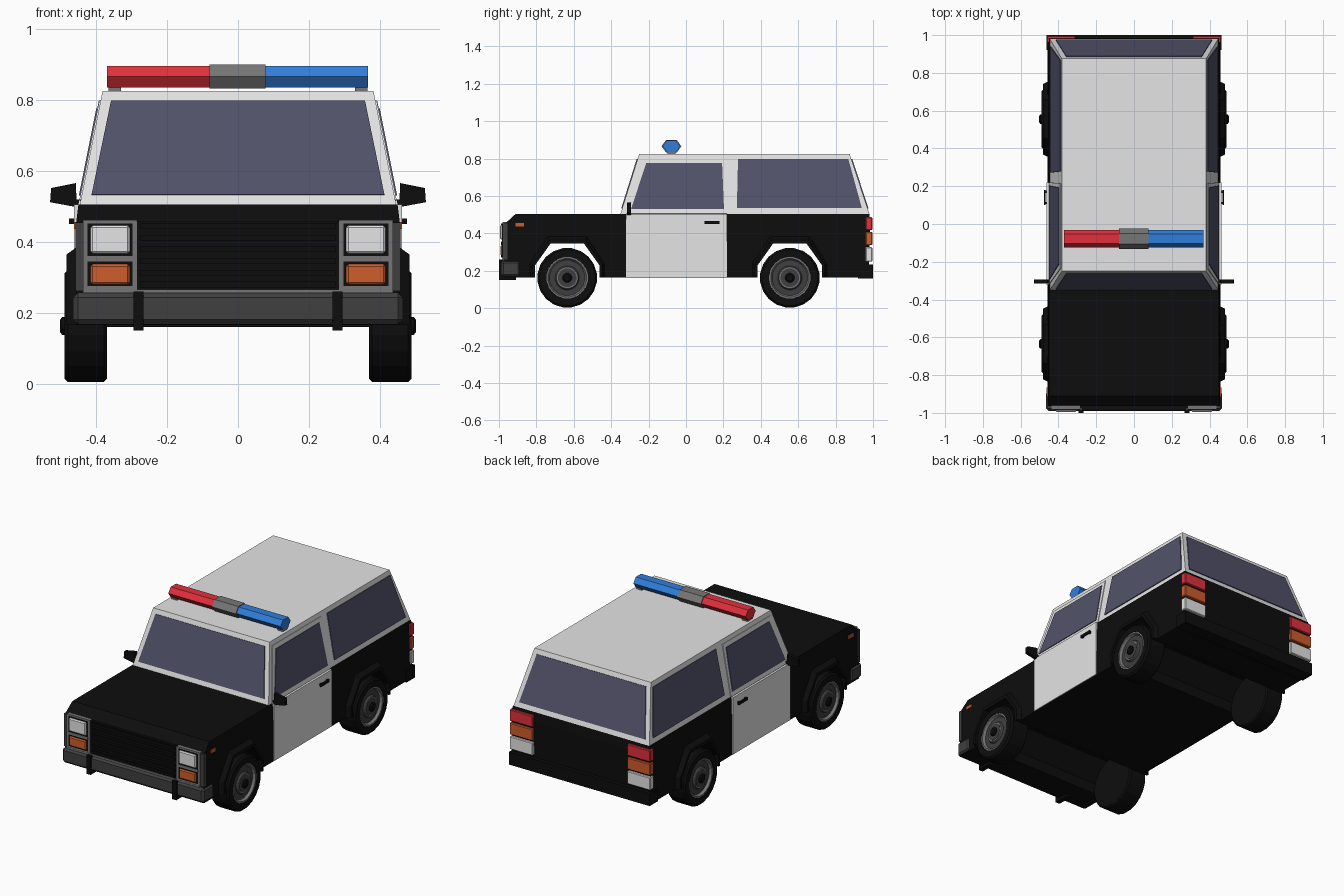
import bpy, bmesh, math
from mathutils import Vector

if "Cube" in bpy.data.objects:
    bpy.data.objects.remove(bpy.data.objects["Cube"])


def material(name, r, g, b):
    m = bpy.data.materials.new(name)
    m.diffuse_color = (r, g, b, 1)
    m.use_nodes = True
    m.node_tree.nodes["Principled BSDF"].inputs["Base Color"].default_value = m.diffuse_color
    return m


BLACK = material("black paint", 0.004, 0.004, 0.004)
WHITE = material("white paint", 0.78, 0.78, 0.78)
GLASS = material("tinted glass", 0.085, 0.085, 0.145)
RED = material("red lens", 0.75, 0.03, 0.045)
BLUE = material("blue lens", 0.03, 0.21, 0.70)
ORANGE = material("orange lens", 0.62, 0.11, 0.025)
DARK = material("dark grey metal", 0.05, 0.05, 0.05)
GREY = material("grey metal", 0.18, 0.18, 0.18)


def finish(bm, name, mat):
    bmesh.ops.recalc_face_normals(bm, faces=bm.faces)
    me = bpy.data.meshes.new(name)
    bm.to_mesh(me)
    bm.free()
    ob = bpy.data.objects.new(name, me)
    me.materials.append(mat)
    bpy.context.collection.objects.link(ob)
    return ob


def prism(name, mat, pts, move):
    """Closed solid: polygon pts pushed along the vector move."""
    bm = bmesh.new()
    f = bm.faces.new([bm.verts.new(p) for p in pts])
    ext = bmesh.ops.extrude_face_region(bm, geom=[f], use_keep_orig=True)
    vs = [v for v in ext["geom"] if isinstance(v, bmesh.types.BMVert)]
    bmesh.ops.translate(bm, verts=vs, vec=move)
    return finish(bm, name, mat)


def box(name, mat, x0, x1, y0, y1, z0, z1, bevel=0):
    ob = prism(name, mat, [(x0, y0, z0), (x1, y0, z0), (x1, y1, z0), (x0, y1, z0)], (0, 0, z1 - z0))
    if bevel:
        md = ob.modifiers.new("bevel", 'BEVEL')
        md.width, md.segments = bevel, 1
    return ob


def plate(name, mat, pts, outward, t=0.005):
    """Thin plate lying on a surface, thickened to the outward side."""
    p = [Vector(q) for q in pts]
    n = (p[1] - p[0]).cross(p[2] - p[0]).normalized()
    if n.dot(Vector(outward)) < 0:
        n = -n
    return prism(name, mat, p, n * t)


def lathe(name, mat, prof, cy, cz, s, n=20):
    """Rings of (x, radius) around an axle parallel to x, capped at both ends."""
    bm = bmesh.new()
    rings = [[bm.verts.new((s * x, cy + r * math.cos(2 * math.pi * (i + .5) / n),
                            cz + r * math.sin(2 * math.pi * (i + .5) / n)))
              for i in range(n)] for x, r in prof]
    for a, b in zip(rings, rings[1:]):
        for i in range(n):
            j = (i + 1) % n
            bm.faces.new((a[i], a[j], b[j], b[i]))
    bm.faces.new(rings[0])
    bm.faces.new(rings[-1])
    return finish(bm, name, mat)


AXLES = {"front": -0.635, "rear": 0.555}
ARCH = [(-0.172, 0.165), (-0.172, 0.23), (-0.09, 0.345), (0.09, 0.345), (0.172, 0.23), (0.172, 0.165)]
FLARE = [(-0.20, 0.165), (-0.20, 0.24), (-0.105, 0.385), (0.105, 0.385), (0.20, 0.24), (0.20, 0.165)]

# lower body: side profile with both wheel arches cut through
prof = [(-0.97, 0.165)]
for cy in AXLES.values():
    prof += [(cy + y, z) for y, z in ARCH]
prof += [(0.975, 0.165), (0.985, 0.45), (0.98, 0.505), (-0.91, 0.505), (-0.97, 0.45)]
body = prism("lower_body", BLACK, [(-0.457, y, z) for y, z in prof], (0.914, 0, 0))
for v in body.data.vertices:
    if v.co.z > 0.48:
        v.co.x *= 0.985

# cabin: tapered box
Z0, Z1 = 0.505, 0.825


def mix(z, a, b):
    return a + (b - a) * (z - Z0) / (Z1 - Z0)


def side(z): return mix(z, 0.446, 0.382)
def front(z): return mix(z, -0.35, -0.25)
def back(z): return mix(z, 0.98, 0.875)


bm = bmesh.new()
loops = [[bm.verts.new(p) for p in ((-side(z), front(z), z), (side(z), front(z), z),
                                    (side(z), back(z), z), (-side(z), back(z), z))] for z in (Z0, Z1)]
bm.faces.new(loops[0])
bm.faces.new(loops[1])
for i in range(4):
    j = (i + 1) % 4
    bm.faces.new((loops[0][i], loops[0][j], loops[1][j], loops[1][i]))
finish(bm, "cabin", WHITE)

# windscreen and rear window
for nm, fy, d in (("windscreen", front, -1), ("rear_window", back, 1)):
    plate(nm, GLASS, [(x, fy(z), z) for x, z in ((-0.413, 0.532), (0.413, 0.532), (0.358, 0.798), (-0.358, 0.798))],
          (0, d, 0))

for s, tag in ((1, "right"), (-1, "left")):
    def on_side(pts):
        return [(s * side(z), y, z) for y, z in pts]
    out = (s, 0, 0)
    # doors, side windows and handle
    box("door_" + tag, WHITE, s * 0.44, s * 0.462, -0.32, 0.22, 0.168, 0.505)
    plate("door_frame_" + tag, WHITE, on_side([(-0.318, 0.505), (0.22, 0.505), (0.215, 0.80), (-0.235, 0.80)]), out, 0.004)
    plate("door_window_" + tag, GLASS, on_side([(-0.293, 0.53), (0.203, 0.53), (0.193, 0.775), (-0.213, 0.775)]), out, 0.008)
    plate("rear_side_window_" + tag, GLASS, on_side([(0.272, 0.535), (0.94, 0.535), (0.868, 0.797), (0.278, 0.797)]), out)
    box("door_handle_" + tag, BLACK, s * 0.468, s * 0.476, 0.10, 0.18, 0.45, 0.466)
    for y in (0.105, 0.165):
        box("handle_mount_" + tag, BLACK, s * 0.455, s * 0.47, y, y + 0.012, 0.45, 0.466)
    # wing mirror
    prism("mirror_" + tag, BLACK, [(s * x, -0.315, z) for x, z in
          ((0.455, 0.498), (0.53, 0.512), (0.527, 0.552), (0.457, 0.566))], (0, 0.02, 0))
    box("mirror_arm_" + tag, BLACK, s * 0.43, s * 0.46, -0.315, -0.295, 0.49, 0.52)

    for end, cy in AXLES.items():
        # flared arch: outer loop on the body, inner loop standing proud
        bm = bmesh.new()
        rows = [[bm.verts.new((s * x, cy + y, z)) for y, z in lp]
                for x, lp in ((0.44, ARCH), (0.483, ARCH),
                              (0.483, [((a[0] + b[0]) / 2, (a[1] + b[1]) / 2) for a, b in zip(ARCH, FLARE)]),
                              (0.455, FLARE), (0.44, FLARE))]
        for a, b in zip(rows, rows[1:] + rows[:1]):
            for i in range(5):
                bm.faces.new((a[i], a[i + 1], b[i + 1], b[i]))
        bm.faces.new([r[0] for r in rows])
        bm.faces.new([r[-1] for r in rows])
        finish(bm, f"arch_flare_{end}_{tag}", BLACK)
        # wheel
        w = f"{end}_{tag}"
        lathe("tyre_" + w, BLACK, [(0.37, 0.11), (0.37, 0.152), (0.378, 0.16), (0.48, 0.16), (0.49, 0.15),
                                   (0.49, 0.112), (0.47, 0.108)], cy, 0.163, s)
        lathe("rim_ring_" + w, GREY, [(0.46, 0.113), (0.488, 0.113), (0.488, 0.103), (0.472, 0.095)], cy, 0.163, s)
        lathe("rim_" + w, DARK, [(0.46, 0.095), (0.474, 0.095), (0.476, 0.065), (0.486, 0.058)], cy, 0.163, s)
        lathe("rim_step_" + w, GREY, [(0.48, 0.058), (0.487, 0.058), (0.487, 0.05)], cy, 0.163, s)
        lathe("hub_plate_" + w, DARK, [(0.48, 0.05), (0.489, 0.05)], cy, 0.163, s)
        lathe("hub_" + w, BLACK, [(0.48, 0.026), (0.496, 0.026), (0.502, 0.018)], cy, 0.163, s, 12)

    # headlight cluster
    box("headlight_frame_" + tag, GREY, s * 0.285, s * 0.437, -0.982, -0.96, 0.262, 0.462)
    box("frame_recess_" + tag, BLACK, s * 0.297, s * 0.425, -0.984, -0.97, 0.275, 0.452)
    box("frame_bar_" + tag, GREY, s * 0.297, s * 0.425, -0.986, -0.97, 0.345, 0.36)
    box("headlight_" + tag, WHITE, s * 0.305, s * 0.416, -0.994, -0.97, 0.367, 0.446, 0.006)
    box("turn_light_" + tag, ORANGE, s * 0.305, s * 0.416, -0.992, -0.97, 0.28, 0.337, 0.006)
    box("front_corner_" + tag, DARK, s * 0.437, s * 0.459, -0.976, -0.955, 0.262, 0.455)
    box("side_marker_" + tag, ORANGE, s * 0.45, s * 0.463, -0.912, -0.866, 0.437, 0.456)
    # tail lights
    for nm, mat, z0, z1 in (("red", RED, 0.418, 0.487), ("orange", ORANGE, 0.337, 0.408), ("white", WHITE, 0.25, 0.327)):
        box(f"tail_light_{nm}_{tag}", mat, s * 0.31, s * 0.461, 0.96, 0.996, z0, z1, 0.004)
    # bumper guards
    box("bumper_guard_" + tag, BLACK, s * 0.267, s * 0.295, -1.0, -0.91, 0.15, 0.26)

# grille with slats
box("grille", BLACK, -0.285, 0.285, -0.978, -0.96, 0.262, 0.458)
for i in range(6):
    z = 0.272 + i * 0.033
    box("grille_slat", BLACK, -0.275, 0.275, -0.988, -0.97, z, z + 0.016)
box("grille_lower_trim", GREY, -0.437, 0.437, -0.983, -0.96, 0.256, 0.266)

# bumpers
box("front_bumper", DARK, -0.465, 0.465, -0.99, -0.885, 0.167, 0.257, 0.014)
box("rear_bumper", BLACK, -0.462, 0.462, 0.92, 1.0, 0.16, 0.235)

# roof light bar: six-sided prism in three sections
for nm, mat, x0, x1, k in (("red", RED, -0.37, -0.075, 1), ("centre", GREY, -0.08, 0.077, 1.13), ("blue", BLUE, 0.075, 0.367, 1)):
    hexa = [(-0.047, 0), (-0.025, 0.03), (0.025, 0.03), (0.047, 0), (0.025, -0.03), (-0.025, -0.03)]
    prism("light_bar_" + nm, mat, [(x0, -0.078 + y * k, 0.866 + z * k) for y, z in hexa], (x1 - x0, 0, 0))
for s in (1, -1):
    box("light_bar_foot", GREY, s * 0.33, s * 0.365, -0.1, -0.056, 0.82, 0.84)
